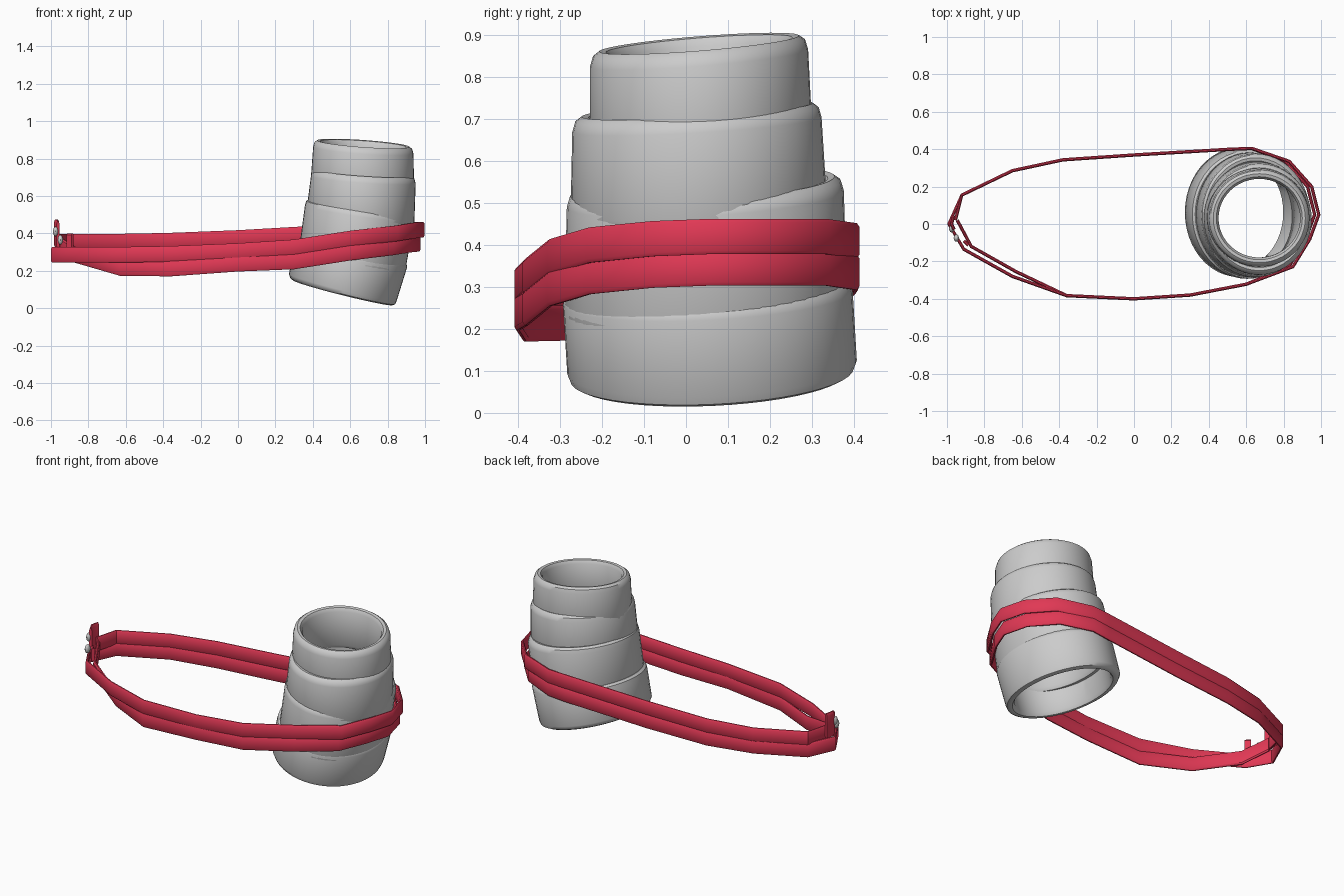
import bpy, bmesh, math
from mathutils import Vector

if "Cube" in bpy.data.objects:
    bpy.data.objects.remove(bpy.data.objects["Cube"])

red = bpy.data.materials.new("red_strap")
red.diffuse_color = (0.75, 0.04, 0.09, 1)
red.use_nodes = True
red.node_tree.nodes["Principled BSDF"].inputs["Base Color"].default_value = red.diffuse_color


def finish(bm, name, mat=None, angle=40):
    bmesh.ops.recalc_face_normals(bm, faces=bm.faces)
    me = bpy.data.meshes.new(name)
    bm.to_mesh(me)
    bm.free()
    ob = bpy.data.objects.new(name, me)
    bpy.context.collection.objects.link(ob)
    if mat:
        me.materials.append(mat)
    bpy.ops.object.select_all(action='DESELECT')
    ob.select_set(True)
    bpy.context.view_layer.objects.active = ob
    bpy.ops.object.shade_smooth_by_angle(angle=math.radians(angle))
    return ob


def bridge(bm, a, b):
    n = len(a)
    for i in range(n):
        bm.faces.new((a[i], a[(i + 1) % n], b[(i + 1) % n], b[i]))


# Tube tier: closed rounded wall section swept around a sheared elliptical cylinder
# each end is (centre, radius x, radius y, slope in x, slope in y)
def tier(name, lo, hi, wall=0.05, sides=48):
    e = 0.022
    section = [(0, e, 0.008), (0, 0.008, e * 0.7), (0, 0, e * 1.6), (1, 0, -e * 1.6),
               (1, 0.007, -e * 0.5), (1, e, 0), (1, wall - 0.012, -0.003),
               (1, wall, -e), (0, wall, e * 1.4), (0, wall - 0.012, 0.01)]
    bm = bmesh.new()
    rings = []
    for end, inset, dz in section:
        c, rx, ry, sx, sy = (lo, hi)[end]
        ring = []
        for i in range(sides):
            a = math.tau * i / sides
            x, y = (rx - inset) * math.cos(a), (ry - inset) * math.sin(a)
            ring.append(bm.verts.new(Vector(c) + Vector((x, y, x * sx + y * sy + dz))))
        rings.append(ring)
    for i in range(len(rings)):
        bridge(bm, rings[i], rings[(i + 1) % len(rings)])
    return finish(bm, name)


tier("tube_bottom_tier", ((0.56, 0.062, 0.075), 0.288, 0.345, -0.25, 0.045),
     ((0.605, 0.052, 0.31), 0.30, 0.345, -0.18, 0.05))
tier("tube_second_tier", ((0.61, 0.047, 0.22), 0.285, 0.337, -0.18, 0.05),
     ((0.65, 0.046, 0.545), 0.292, 0.33, -0.14, 0.06))
tier("tube_third_tier", ((0.655, 0.03, 0.46), 0.288, 0.305, -0.12, 0.06),
     ((0.67, 0.026, 0.722), 0.28, 0.297, -0.07, 0.06))
tier("tube_top_tier", ((0.665, 0.036, 0.62), 0.277, 0.265, -0.08, 0.07),
     ((0.67, 0.031, 0.88), 0.268, 0.26, -0.07, 0.08))

# Strap route seen from above, with heights of the upper and the lower turn
route = [(-0.92, 0.155, 0.355, 0.285), (-0.65, 0.285, 0.355, 0.285),
         (-0.38, 0.343, 0.36, 0.283), (0, 0.369, 0.375, 0.295), (0.52, 0.40, 0.405, 0.325),
         (0.63, 0.404, 0.41, 0.335), (0.83, 0.335, 0.42, 0.345), (0.95, 0.20, 0.42, 0.345),
         (0.988, 0.05, 0.42, 0.345), (0.94, -0.08, 0.415, 0.34), (0.85, -0.228, 0.40, 0.325),
         (0.6, -0.322, 0.372, 0.297), (0.3, -0.38, 0.325, 0.25), (0, -0.40, 0.305, 0.238),
         (-0.36, -0.383, 0.29, 0.212), (-0.65, -0.28, 0.285, 0.211)]
upper = [(x, y, z) for x, y, z, _ in route]
lower = [(x - (0.022 if x > 0.8 else 0), y, z) for x, y, _, z in route]
path = ([(-0.955, 0.02, 0.355)] + upper + [(-0.91, -0.135, 0.285), (-0.99, 0.0, 0.285)]
        + lower[:-1] + [(-0.63, -0.255, 0.215), (-0.87, -0.12, 0.285), (-0.945, 0.02, 0.335)])


# Ribbon: flat padded section along the path, width kept upright
def ribbon(name, pts, half=0.042, thick=0.009):
    sec = [(-1, 0.35), (-0.8, 1), (0.8, 1), (1, 0.35), (1, -0.35), (0.8, -1), (-0.8, -1), (-1, -0.35)]
    pts = [Vector(p) for p in pts]
    bm = bmesh.new()
    rings = []
    for i, p in enumerate(pts):
        t = pts[min(i + 1, len(pts) - 1)] - pts[max(i - 1, 0)]
        side = Vector((t.y, -t.x, 0)).normalized()
        rings.append([bm.verts.new(p + Vector((0, 0, u * half)) + side * v * thick)
                      for u, v in sec])
    for a, b in zip(rings, rings[1:]):
        bridge(bm, a, b)
    bm.faces.new(rings[0])
    bm.faces.new(rings[-1])
    return finish(bm, name, red, 35)


ribbon("double_strap", path)

# Strap ends at the buckle
ribbon("strap_end_tab", [(-0.965, 0.045, 0.40), (-0.975, -0.0, 0.40), (-0.962, -0.03, 0.39)], 0.075)
ribbon("strap_keeper", [(-0.91, -0.09, 0.36), (-0.885, -0.115, 0.36)], 0.04)

# Grey buckle studs
for name, loc in (("upper_stud", (-0.975, -0.025, 0.41)), ("lower_stud", (-0.95, -0.075, 0.365))):
    bm = bmesh.new()
    bmesh.ops.create_uvsphere(bm, u_segments=12, v_segments=8, radius=0.02)
    for v in bm.verts:
        v.co = Vector((v.co.x * 0.7, v.co.y, v.co.z * 1.3)) + Vector(loc)
    finish(bm, name)
